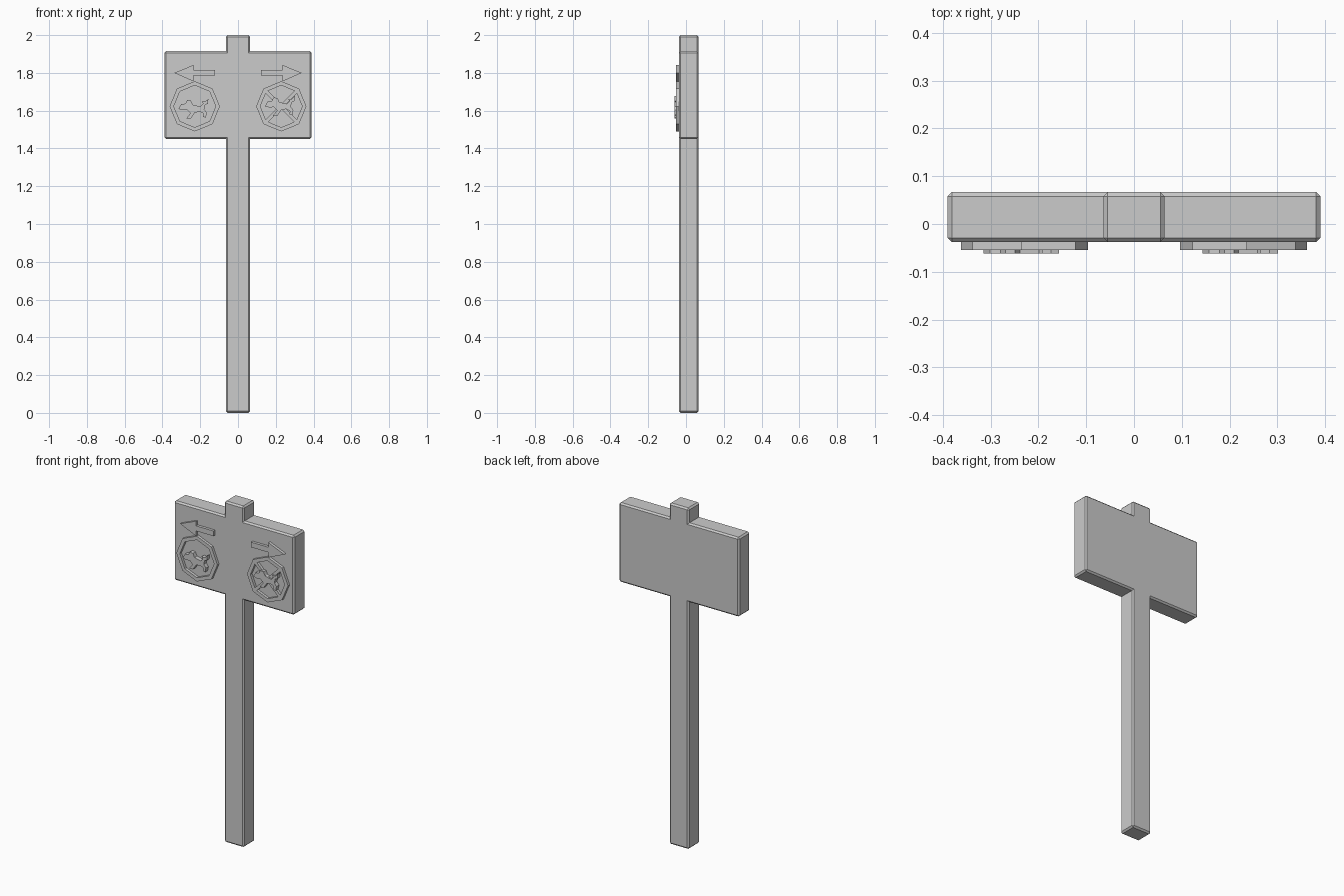
import bpy, bmesh, math

if "Cube" in bpy.data.objects:
    bpy.data.objects.remove(bpy.data.objects["Cube"])

FRONT, BACK = -0.038, 0.067      # faces of the sign body


def prism(name, outline, y0, y1):
    """Extrude an x-z outline from y0 to y1."""
    bm = bmesh.new()
    face = bm.faces.new([bm.verts.new((x, y0, z)) for x, z in outline])
    ext = bmesh.ops.extrude_face_region(bm, geom=[face])
    moved = [v for v in ext["geom"] if isinstance(v, bmesh.types.BMVert)]
    bmesh.ops.translate(bm, verts=moved, vec=(0, y1 - y0, 0))
    bmesh.ops.recalc_face_normals(bm, faces=bm.faces)
    mesh = bpy.data.meshes.new(name)
    bm.to_mesh(mesh)
    bm.free()
    obj = bpy.data.objects.new(name, mesh)
    bpy.context.collection.objects.link(obj)
    return obj


def octagon_ring(name, cx, cz, outer, inner, y0, y1):
    """Octagonal frame with a point at the top."""
    bm = bmesh.new()
    loops = []
    for r, y in ((outer, y0), (outer, y1), (inner, y1), (inner, y0)):
        loops.append([bm.verts.new((cx + r * math.sin(i * math.pi / 4), y,
                                    cz + r * math.cos(i * math.pi / 4))) for i in range(8)])
    for k in range(4):
        a, b = loops[k], loops[(k + 1) % 4]
        for i in range(8):
            j = (i + 1) % 8
            bm.faces.new((a[i], a[j], b[j], b[i]))
    bmesh.ops.recalc_face_normals(bm, faces=bm.faces)
    mesh = bpy.data.meshes.new(name)
    bm.to_mesh(mesh)
    bm.free()
    bpy.context.collection.objects.link(bpy.data.objects.new(name, mesh))


# Post and board as one cross-shaped body
half = [(0.064, 0), (0.064, 1.45), (0.39, 1.45), (0.39, 1.915), (0.064, 1.915), (0.064, 2.0)]
body = prism("post_and_board", half + [(-x, z) for x, z in reversed(half)], FRONT, BACK)

# Chamfer all outer edges, leaving the inner corners sharp
bm = bmesh.new()
bm.from_mesh(body.data)
edges = [e for e in bm.edges if e.is_convex]
bmesh.ops.bevel(bm, geom=edges, offset=0.009, segments=1, affect='EDGES', profile=0.5)
bm.to_mesh(body.data)
bm.free()

# Raised arrows pointing outward
arrow = [(0.122, 1.785), (0.235, 1.785), (0.235, 1.755), (0.338, 1.80),
         (0.235, 1.842), (0.235, 1.815), (0.122, 1.815)]
for side, s in (("left", -1), ("right", 1)):
    prism("arrow_" + side, [(s * x, z) for x, z in arrow], -0.03, -0.054)
    octagon_ring("octagon_frame_" + side, s * 0.229, 1.623, 0.133, 0.111, -0.03, -0.054)

# Running dog silhouettes, relative to the octagon centre
dog = [(-0.086, -0.010), (-0.072, 0.016), (-0.050, 0.018), (-0.040, 0.037), (-0.020, 0.034),
       (-0.010, 0.012), (0.030, 0.003), (0.044, 0.018), (0.036, 0.030), (0.055, 0.028),
       (0.072, 0.044), (0.070, 0.018), (0.056, 0.012), (0.050, -0.012), (0.064, -0.030),
       (0.058, -0.056), (0.044, -0.052), (0.046, -0.034), (0.026, -0.024), (0.000, -0.030),
       (-0.020, -0.060), (-0.044, -0.060), (-0.022, -0.032), (-0.040, -0.014), (-0.062, -0.016)]
for side, cx, cz in (("left", -0.229, 1.619), ("right", 0.229, 1.633)):
    prism("dog_" + side, [(cx + x, cz + z) for x, z in dog], -0.03, -0.062)

# Crossed bars over the right dog
for k, d in enumerate((1, -1)):
    a, w = 0.085, 0.0065
    bar = [(-a - w, -a + w), (-a + w, -a - w), (a + w, a - w), (a - w, a + w)]
    prism("cross_bar_%d" % (k + 1), [(0.229 + d * x, 1.623 + z) for x, z in bar], -0.03, -0.054)
